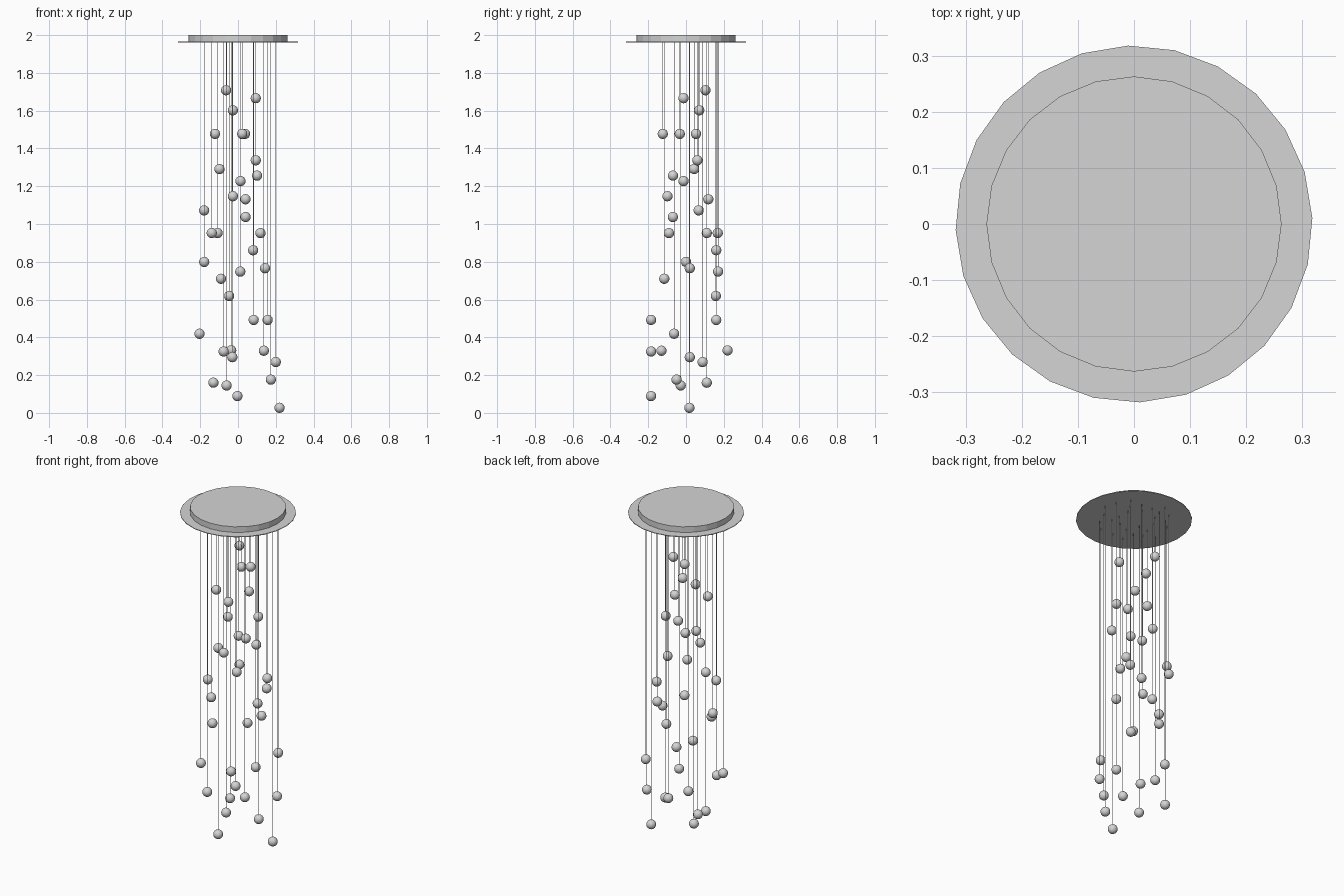
import bpy
import math

cube = bpy.data.objects.get("Cube")
if cube:
    bpy.data.objects.remove(cube, do_unlink=True)

BALL_R = 0.027
WIRE_R = 0.001
PLATE_Z = 1.966
SHADE = (0.66, 0.66, 0.66, 1)

grey = bpy.data.materials.new("neutral grey")
grey.use_nodes = True
grey.diffuse_color = SHADE
grey.node_tree.nodes["Principled BSDF"].inputs["Base Color"].default_value = SHADE


def disc(name, radius, bottom, top, sides=24, turn=0.0, at=(0, 0)):
    bpy.ops.mesh.primitive_cylinder_add(
        vertices=sides, radius=radius, depth=top - bottom,
        location=(at[0], at[1], (top + bottom) / 2), rotation=(0, 0, turn))
    obj = bpy.context.object
    obj.name = name
    obj.data.materials.append(grey)
    return obj


# Ceiling canopy with its thin, wider cover plate
disc("ceiling_canopy", 0.263, PLATE_Z, 2.0)
disc("cover_plate", 0.318, PLATE_Z - 0.004, PLATE_Z, turn=math.radians(1.9))

# Hanging balls: x, y, z of each centre, from top to bottom
pendants = [
    (-.063, .103, 1.708), (.094, -.013, 1.666), (-.027, .07, 1.602),
    (-.122, -.123, 1.477), (.022, -.123, 1.477), (.037, .053, 1.477),
    (.094, .06, 1.337), (-.098, .043, 1.291), (.101, -.069, 1.256),
    (.013, -.013, 1.227), (-.027, -.098, 1.147), (.04, .118, 1.131),
    (-.179, .067, 1.072), (.04, -.069, 1.037), (-.139, -.09, .952),
    (-.108, .168, .952), (.119, .11, .952), (.08, .16, .861),
    (-.179, 0, .799), (.143, .02, .766), (.012, .17, .748),
    (-.09, -.115, .71), (-.047, .158, .619), (.083, -.185, .492),
    (.157, .16, .492), (-.204, -.063, .419), (-.076, -.185, .325),
    (-.036, .22, .331), (-.03, .02, .295), (.137, -.13, .329),
    (.20, .088, .269), (.174, -.05, .176), (-.13, .11, .16),
    (-.06, -.028, .145), (-.003, -.185, .089), (.22, .018, BALL_R),
]
# The fourth pendant hangs nearer the middle of the plate
pendants[3] = (-.122, -.033, 1.477)

# One shared ball mesh, reused for every pendant
bpy.ops.mesh.primitive_uv_sphere_add(segments=24, ring_count=14, radius=BALL_R)
first = bpy.context.object
bpy.ops.object.shade_smooth()
first.data.materials.append(grey)
ball_mesh = first.data
bpy.data.objects.remove(first, do_unlink=True)

for i, (x, y, z) in enumerate(pendants, 1):
    ball = bpy.data.objects.new(f"ball_{i}", ball_mesh)
    ball.location = (x, y, z)
    bpy.context.collection.objects.link(ball)
    disc(f"wire_{i}", WIRE_R, z + BALL_R * 0.9, PLATE_Z, sides=6, at=(x, y))
